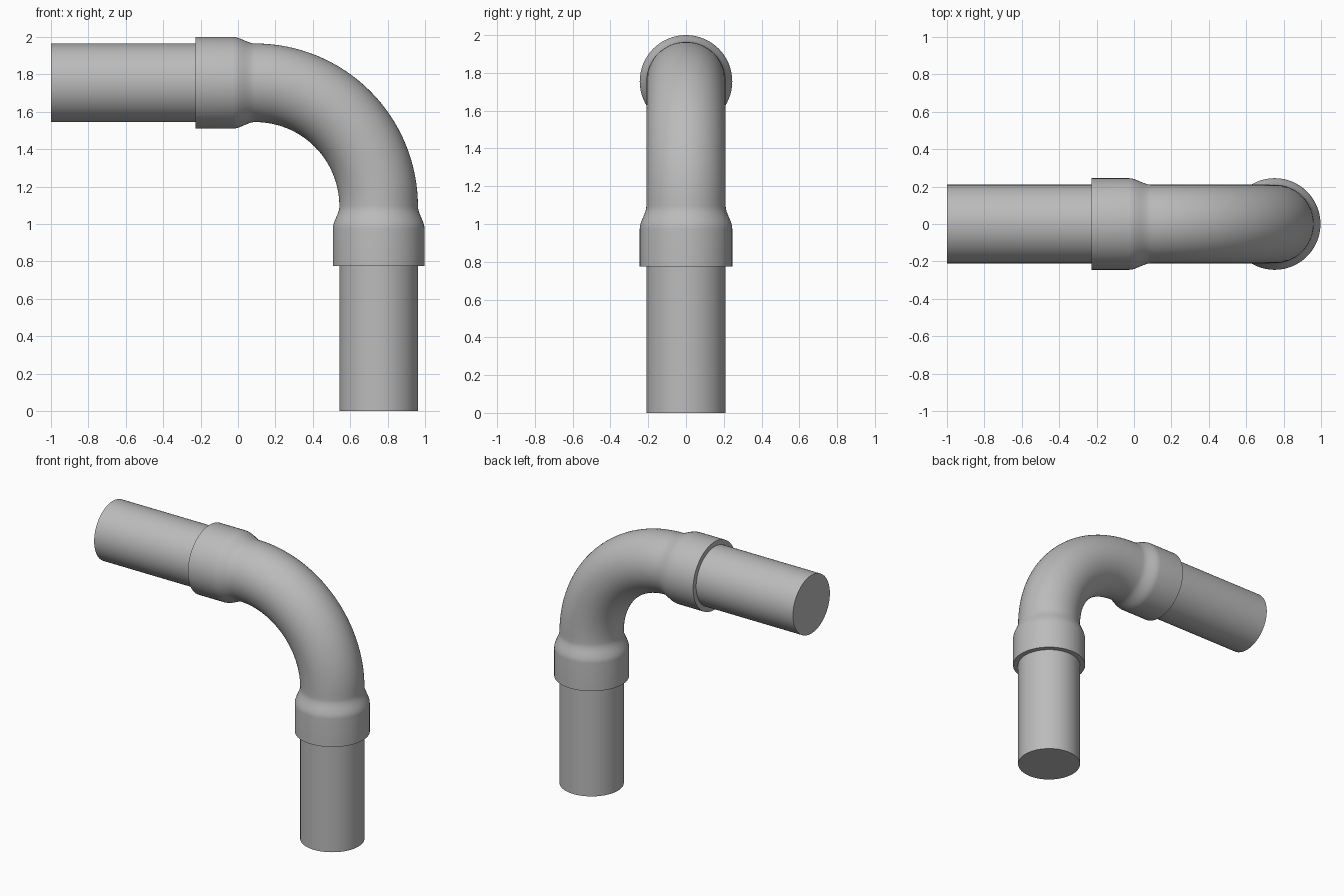
import bpy, bmesh, math
from mathutils import Vector

if "Cube" in bpy.data.objects:
    bpy.data.objects.remove(bpy.data.objects["Cube"])

SIDES = 64
PIPE_R, SOCKET_R, BEND_R = 0.21, 0.245, 0.66
SOCKET_LEN, FLARE_LEN = 0.32, 0.12
CENTRE = Vector((0.092, 0, 1.095))

grey = bpy.data.materials.new("plastic_grey")
grey.use_nodes = True
colour = (0.5, 0.5, 0.5, 1)
grey.diffuse_color = colour
grey.node_tree.nodes["Principled BSDF"].inputs["Base Color"].default_value = colour


def loft(name, stations, capped):
    """Skin circles given as (centre, outward direction in the XZ plane, radius)."""
    bm = bmesh.new()
    rings = []
    for centre, out, radius in stations:
        turns = [2 * math.pi * i / SIDES for i in range(SIDES)]
        rings.append([bm.verts.new(centre + radius * (out * math.cos(t) + Vector((0, math.sin(t), 0))))
                      for t in turns])
    for a, b in zip(rings, rings[1:]):
        for i in range(SIDES):
            j = (i + 1) % SIDES
            bm.faces.new((a[i], a[j], b[j], b[i]))
    if capped:
        bm.faces.new(rings[0])
        bm.faces.new(rings[-1])
    bmesh.ops.recalc_face_normals(bm, faces=bm.faces)
    mesh = bpy.data.meshes.new(name)
    bm.to_mesh(mesh)
    bm.free()
    mesh.materials.append(grey)
    obj = bpy.data.objects.new(name, mesh)
    bpy.context.collection.objects.link(obj)
    bpy.ops.object.select_all(action='DESELECT')
    obj.select_set(True)
    bpy.context.view_layer.objects.active = obj
    bpy.ops.object.shade_smooth_by_angle(angle=math.radians(35))
    return obj


UP, RIGHT = Vector((0, 0, 1)), Vector((1, 0, 0))


def straight(out, along, distance, radius):
    """Station on a straight leg, measured away from the end of the bend."""
    return CENTRE + out * BEND_R + along * distance, out, radius


# Socket profile: lip tucked into the pipe, collar, then an eased flare to the bend
profile = [(SOCKET_LEN, PIPE_R - 0.01), (SOCKET_LEN, SOCKET_R)]
for i in range(10):
    t = i / 10
    ease = t * t * (3 - 2 * t)
    profile.append((FLARE_LEN * (1 - t), SOCKET_R + (PIPE_R - SOCKET_R) * ease))

# Elbow with a socket at each end
stations = [straight(UP, -RIGHT, d, r) for d, r in profile]
for i in range(33):
    a = math.pi / 2 * (1 - i / 32)
    out = Vector((math.cos(a), 0, math.sin(a)))
    stations.append((CENTRE + out * BEND_R, out, PIPE_R))
stations += [straight(RIGHT, -UP, d, r) for d, r in reversed(profile)]
loft("elbow", stations, False)

# Straight pipes pushed into the sockets
for name, out, along, length in (("horizontal_pipe", UP, -RIGHT, 1 + CENTRE.x),
                                 ("vertical_pipe", RIGHT, -UP, CENTRE.z)):
    loft(name, [straight(out, along, d, PIPE_R) for d in (FLARE_LEN, length)], True)
